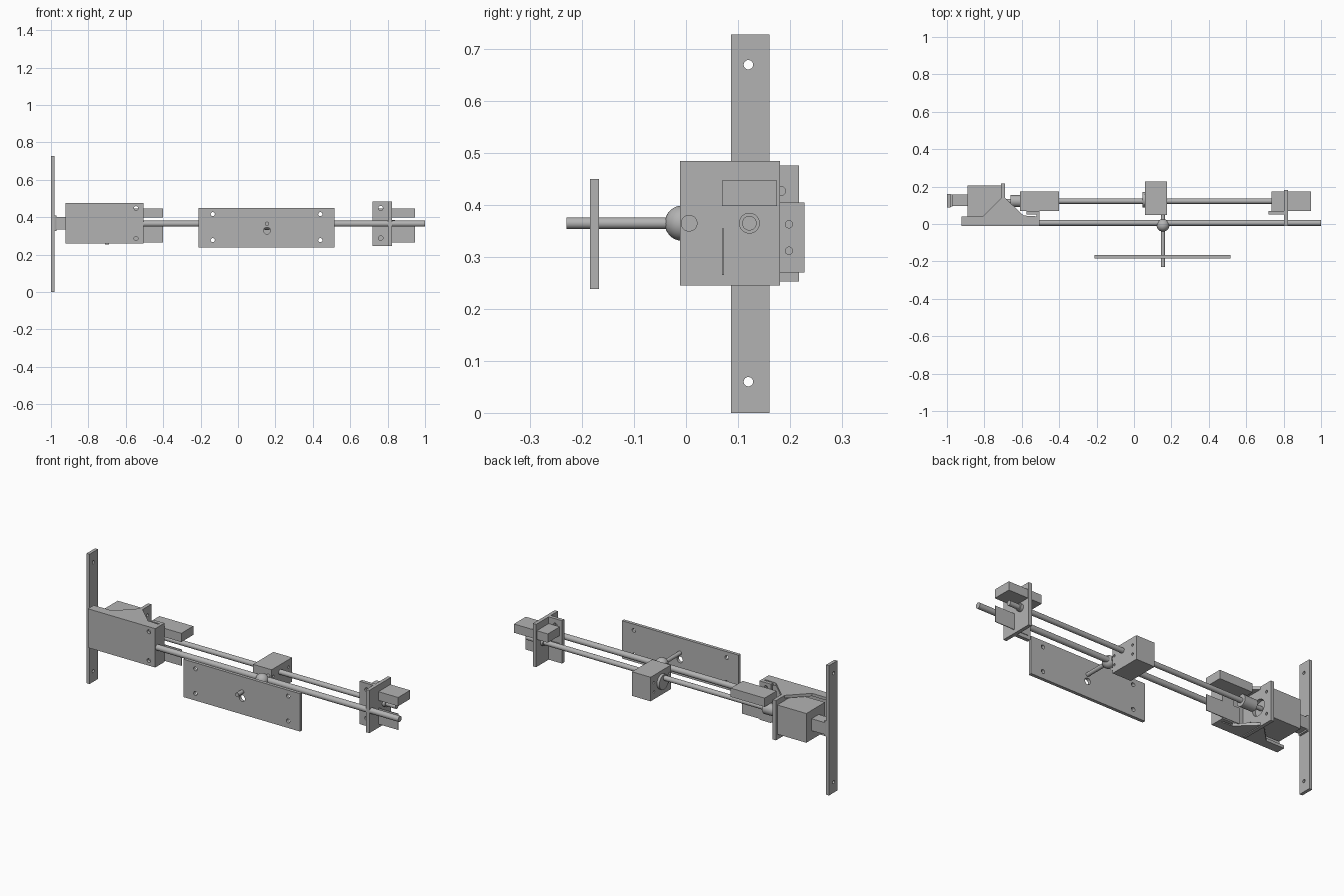
import bpy, bmesh, math
from mathutils import Matrix, Vector

cube = bpy.data.objects.get("Cube")
if cube:
    bpy.data.objects.remove(cube, do_unlink=True)

grey = bpy.data.materials.new("plain_grey")
grey.use_nodes = True
colour = (0.45, 0.45, 0.45, 1)
grey.diffuse_color = colour
grey.node_tree.nodes["Principled BSDF"].inputs["Base Color"].default_value = colour

AXIS_Z = 0.365   # height of both rods
SCREW_Y = 0.122  # depth of the drive screw


def finish(name, bm, smooth=False):
    bmesh.ops.recalc_face_normals(bm, faces=bm.faces)
    mesh = bpy.data.meshes.new(name)
    bm.to_mesh(mesh)
    bm.free()
    mesh.materials.append(grey)
    ob = bpy.data.objects.new(name, mesh)
    bpy.context.collection.objects.link(ob)
    if smooth:
        bpy.ops.object.select_all(action='DESELECT')
        ob.select_set(True)
        bpy.context.view_layer.objects.active = ob
        bpy.ops.object.shade_smooth_by_angle(angle=math.radians(40))
    return ob


def box(name, xs, ys, zs):
    bm = bmesh.new()
    bmesh.ops.create_cube(bm, size=1)
    for v in bm.verts:
        v.co = Vector(r[0] if c < 0 else r[1] for c, r in zip(v.co, (xs, ys, zs)))
    return finish(name, bm)


def rod(name, axis, start, length, radius):
    """Cylinder from a start point along +x or +y."""
    bm = bmesh.new()
    bmesh.ops.create_cone(bm, cap_ends=True, segments=32, radius1=radius,
                          radius2=radius, depth=length)
    step = Vector((1, 0, 0)) if axis == 'X' else Vector((0, 1, 0))
    turn = step.to_track_quat('Z', 'Y').to_matrix().to_4x4()
    place = Matrix.Translation(Vector(start) + step * length / 2)
    bmesh.ops.transform(bm, matrix=place @ turn, verts=bm.verts)
    return finish(name, bm, True)


def prism(name, outline, low, high):
    """Outline in x and y, raised along z."""
    bm = bmesh.new()
    face = bm.faces.new([bm.verts.new((x, y, low)) for x, y in outline])
    top = bmesh.ops.extrude_face_region(bm, geom=[face])["geom"]
    bmesh.ops.translate(bm, vec=(0, 0, high - low),
                        verts=[g for g in top if isinstance(g, bmesh.types.BMVert)])
    return finish(name, bm)


def drill(ob, axis, holes, radius):
    """Cut round holes through a part along x or y."""
    for a, b in holes:
        start = (-2, a, b) if axis == 'X' else (a, -2, b)
        cutter = rod("cutter", axis, start, 4, radius)
        mod = ob.modifiers.new("hole", 'BOOLEAN')
        mod.operation, mod.solver, mod.object = 'DIFFERENCE', 'EXACT', cutter
        bpy.context.view_layer.update()
        graph = bpy.context.evaluated_depsgraph_get()
        mesh = bpy.data.meshes.new_from_object(ob.evaluated_get(graph))
        ob.modifiers.clear()
        ob.data = mesh
        bpy.data.objects.remove(cutter, do_unlink=True)


# Wall strip and its arm
strip = box("wall_strip", (-1, -0.982), (0.087, 0.161), (0, 0.728))
drill(strip, 'X', [(0.12, 0.06), (0.12, 0.67)], 0.009)
box("wall_arm", (-0.985, -0.885), (0.095, 0.158), (0.333, 0.4))
prism("arm_foot", [(-0.984, 0.09), (-0.97, 0.095), (-0.97, 0.156), (-0.984, 0.16)],
      0.325, 0.41)

# Motor bracket
front = box("bracket_front", (-0.923, -0.505), (-0.012, 0.006), (0.258, 0.476))
drill(front, 'Y', [(-0.545, 0.286), (-0.545, 0.448)], 0.011)
cheek = [(-0.923, 0.0), (-0.923, 0.04), (-0.81, 0.04), (-0.71, 0.14),
         (-0.69, 0.14), (-0.59, 0.045), (-0.505, 0.04), (-0.505, 0.0)]
for side, z in (("lower", 0.258), ("upper", 0.46)):
    prism(side + "_bracket_cheek", cheek, z, z + 0.016)
box("bracket_end", (-0.522, -0.505), (-0.012, 0.07), (0.258, 0.476))
ear = box("bracket_ear", (-0.575, -0.51), (0.05, 0.07), (0.258, 0.476))
drill(ear, 'Y', [(-0.545, 0.286), (-0.545, 0.448)], 0.011)
plate = box("motor_plate", (-0.71, -0.69), (0, 0.217), (0.253, 0.476))
corners = [(SCREW_Y + a, AXIS_Z + b) for a in (-0.062, 0.062) for b in (-0.062, 0.062)]
drill(plate, 'X', corners, 0.008)
drill(plate, 'X', [(SCREW_Y, AXIS_Z)], 0.045)

# Motor, coupler and drive screw
box("motor", (-0.89, -0.71), (0.04, 0.205), (0.283, 0.447))
rod("motor_shaft", 'X', (-0.72, SCREW_Y, AXIS_Z), 0.08, 0.012)
rod("coupler", 'X', (-0.66, SCREW_Y, AXIS_Z), 0.08, 0.032)
rod("drive_screw", 'X', (-0.6, SCREW_Y, AXIS_Z), 1.5, 0.014)
rod("screw_bearing", 'X', (0.79, SCREW_Y, AXIS_Z), 0.05, 0.02)

# Guide rod
rod("guide_rod", 'X', (-0.52, 0.006, AXIS_Z), 1.52, 0.016)

# End bracket
end = box("end_plate", (0.803, 0.823), (-0.012, 0.181), (0.245, 0.485))
flange = box("end_flange", (0.72, 0.81), (0.05, 0.07), (0.245, 0.485))
drill(flange, 'Y', [(0.763, 0.288), (0.763, 0.448)], 0.012)

# Limit switches at both ends
for side, x in (("right", -0.61), ("left", 0.735)):
    box(side + "_switch", (x, x + 0.21), (0.069, 0.175), (0.398, 0.447))
    box(side + "_switch_panel", (x, x + 0.21), (0.069, 0.073), (0.265, 0.355))

# Carriage with its nut
carriage = box("carriage", (0.06, 0.176), (0.047, 0.228), (0.27, 0.405))
drill(carriage, 'X', [(y, z) for y in (0.06, 0.198) for z in (0.312, 0.363)], 0.007)
nut = rod("screw_nut", 'X', (0.045, 0.13, 0.345), 0.016, 0.042)

# Ball joint and peg
bm = bmesh.new()
bmesh.ops.create_uvsphere(bm, u_segments=32, v_segments=16, radius=0.034,
                          matrix=Matrix.Translation((0.155, -0.007, AXIS_Z)))
finish("ball_joint", bm, True)
rod("joint_peg", 'Y', (0.155, -0.23, AXIS_Z), 0.29, 0.011)

# Front mounting panel
panel = box("front_panel", (-0.21, 0.515), (-0.185, -0.167), (0.238, 0.45))
drill(panel, 'Y', [(x, z) for x in (-0.135, 0.44) for z in (0.277, 0.416)], 0.011)
drill(panel, 'Y', [(0.155, 0.328)], 0.018)
